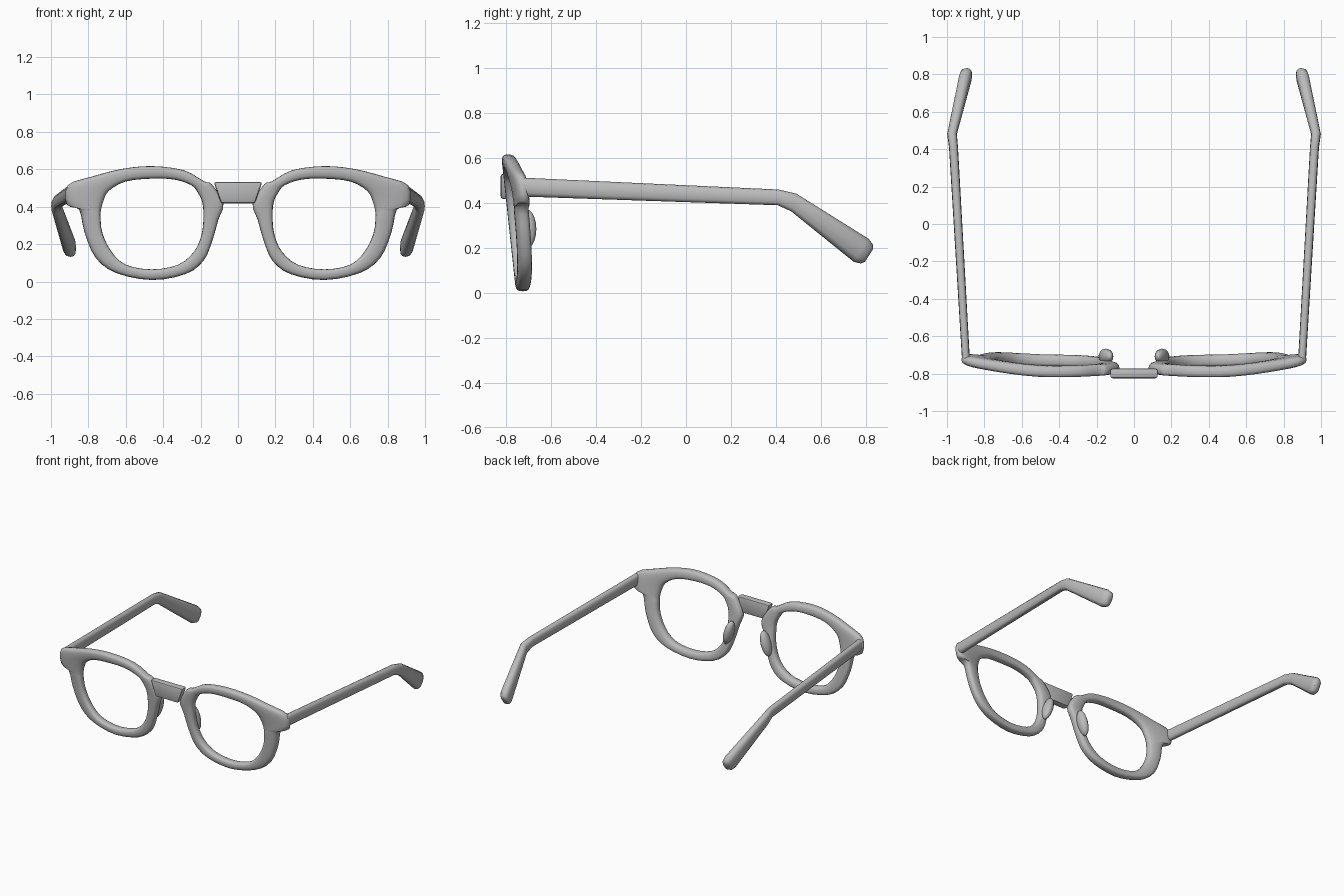
import bpy, bmesh, math
from mathutils import Vector, Matrix

cube = bpy.data.objects.get("Cube")
if cube:
    bpy.data.objects.remove(cube, do_unlink=True)

GREY = (0.5, 0.5, 0.5, 1)
mat = bpy.data.materials.new("frame_grey")
mat.use_nodes = True
mat.diffuse_color = GREY
mat.node_tree.nodes["Principled BSDF"].inputs["Base Color"].default_value = GREY


def finish(name, bm, mirror=True, angle=40):
    bmesh.ops.recalc_face_normals(bm, faces=bm.faces)
    me = bpy.data.meshes.new(name)
    bm.to_mesh(me)
    bm.free()
    me.materials.append(mat)
    ob = bpy.data.objects.new(name, me)
    bpy.context.collection.objects.link(ob)
    if mirror:
        ob.modifiers.new("Mirror", 'MIRROR').use_mirror_merge = False
    bpy.ops.object.select_all(action='DESELECT')
    ob.select_set(True)
    bpy.context.view_layer.objects.active = ob
    bpy.ops.object.shade_smooth_by_angle(angle=math.radians(angle))
    return ob


def section(n, power):
    """Rounded-box outline in the unit square."""
    pts = []
    for k in range(n):
        a = 2 * math.pi * k / n
        c, s = math.cos(a), math.sin(a)
        pts.append((math.copysign(abs(c) ** power, c), math.copysign(abs(s) ** power, s)))
    return pts


def skin(rings, closed):
    """Bridge successive rings of points into a tube."""
    bm = bmesh.new()
    loops = [[bm.verts.new(p) for p in r] for r in rings]
    n = len(loops[0])
    pairs = list(zip(loops, loops[1:]))
    if closed:
        pairs.append((loops[-1], loops[0]))
    else:
        bm.faces.new(loops[0])
        bm.faces.new(loops[-1])
    for a, b in pairs:
        for k in range(n):
            bm.faces.new((a[k], a[(k + 1) % n], b[(k + 1) % n], b[k]))
    return bm


def face_depth(x, z):
    """The front leans back at the bottom and wraps at the temples."""
    return -0.79 + 0.108 * (0.6 - z) + 0.048 * (max(0, x - 0.45) / 0.45) ** 1.5


# Rim: paired inner and outer outline points around one lens opening
RIM = [(.46, .55, .46, .617), (.60, .535, .62, .602), (.69, .485, .785, .56),
       (.72, .43, .91, .515), (.733, .38, .915, .41), (.735, .345, .85, .385),
       (.725, .26, .82, .26), (.68, .165, .76, .125), (.60, .09, .65, .045),
       (.46, .065, .46, .008), (.32, .09, .28, .04), (.235, .16, .185, .11),
       (.195, .25, .14, .21), (.185, .34, .105, .33), (.19, .42, .078, .418),
       (.215, .475, .14, .52), (.25, .515, .18, .535), (.34, .545, .29, .595)]


def spline(pts, steps):
    """Closed Catmull-Rom curve through the points."""
    vs = [Vector(p) for p in pts]
    out = []
    for i in range(len(vs)):
        a, b, c, d = (vs[(i + j) % len(vs)] for j in (-1, 0, 1, 2))
        for s in range(steps):
            t = s / steps
            out.append(0.5 * (2 * b + (c - a) * t + (2 * a - 5 * b + 4 * c - d) * t ** 2
                              + (3 * b - a - 3 * c + d) * t ** 3))
    return out


rings = []
for p in spline(RIM, 3):
    inner, outer = Vector((p[0], p[1])), Vector((p[2], p[3]))
    ring = []
    for u, v in section(16, 0.7):
        q = inner.lerp(outer, (u + 1) / 2)
        ring.append((q.x, face_depth(q.x, q.y) + 0.031 * v, q.y))
    rings.append(ring)
finish("lens_rims", skin(rings, True), angle=60)

# Bridge: bevelled trapezoid bar between the rims
bm = bmesh.new()
outline = [(-.09, .418), (.09, .418), (.13, .532), (-.13, .532)]
face = bm.faces.new([bm.verts.new((x, -.825, z)) for x, z in outline])
ext = bmesh.ops.extrude_face_region(bm, geom=[face])
bmesh.ops.translate(bm, vec=(0, .052, 0),
                    verts=[g for g in ext["geom"] if isinstance(g, bmesh.types.BMVert)])
bmesh.ops.bevel(bm, geom=bm.edges[:], offset=.012, segments=2, affect='EDGES', profile=0.5)
finish("bridge", bm, mirror=False)

# Nose pads: flattened lobes behind the inner rims
bm = bmesh.new()
place = (Matrix.Translation((.15, -.708, .285)) @ Matrix.Rotation(-.28, 4, 'Y')
         @ Matrix.Diagonal((.032, .042, .09, 1)))
bmesh.ops.create_uvsphere(bm, u_segments=16, v_segments=10, radius=1, matrix=place)
finish("nose_pads", bm, angle=60)

# Temples: centre, half width, half height, lean of each cross-section
ARM = [(.898, -.735, .472, .021, .042, 0), (.965, .41, .426, .024, .035, .05),
       (.973, .48, .403, .026, .041, .28), (.902, .78, .19, .035, .061, .57),
       (.896, .805, .174, .030, .050, .57), (.893, .815, .168, .018, .034, .57)]
rings = []
for x, y, z, w, h, lean in ARM:
    rings.append([(x + w * u, y + h * v * math.sin(lean), z + h * v * math.cos(lean))
                  for u, v in section(12, 0.75)])
finish("temples", skin(rings, False), angle=50)
